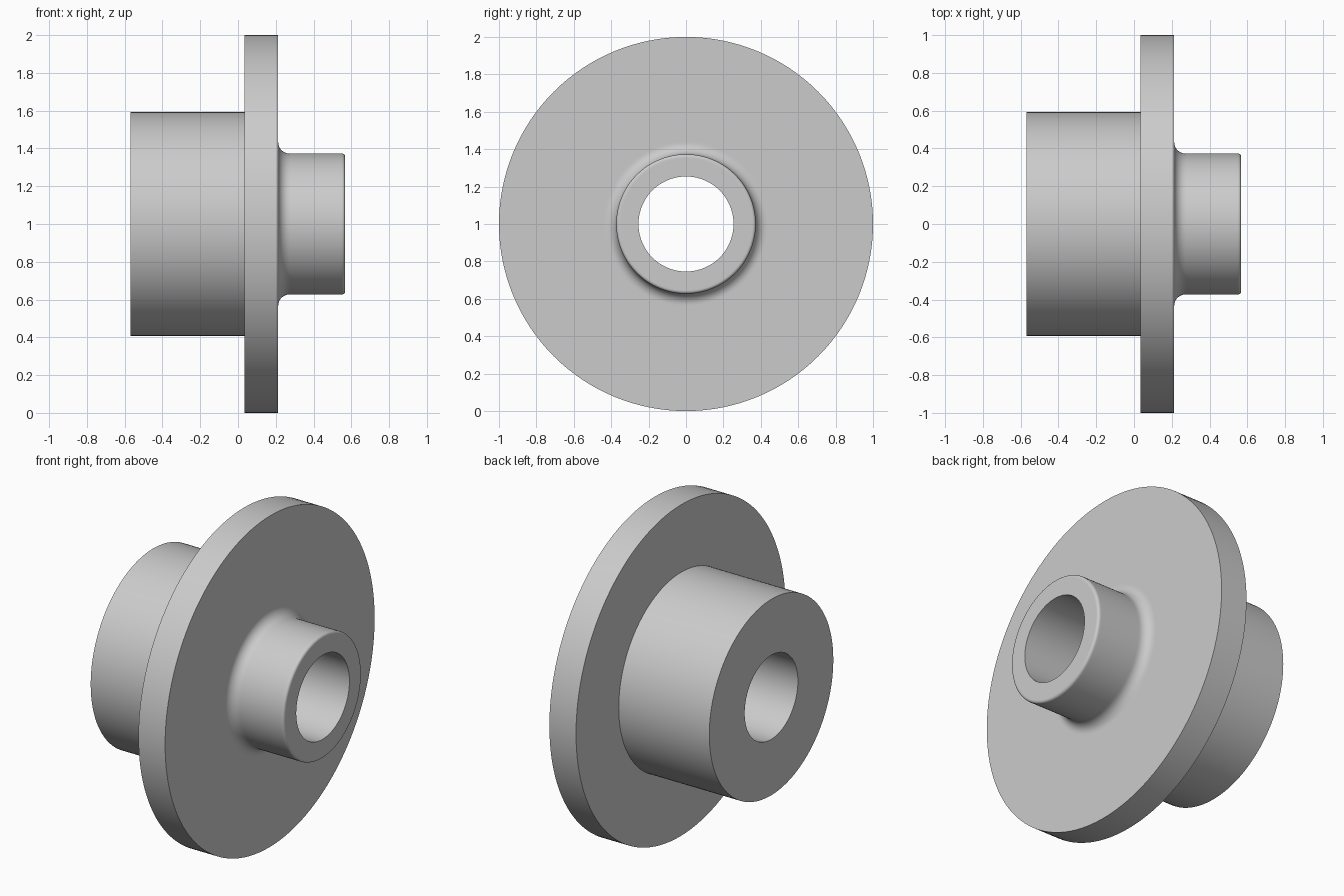
import bpy, bmesh, math

if "Cube" in bpy.data.objects:
    bpy.data.objects.remove(bpy.data.objects["Cube"])

SEG = 128
AXIS_Z = 1.0
BACK, FLANGE_A, FLANGE_B, TIP = -0.57, 0.035, 0.213, 0.567
BORE_R, HUB_R, FLANGE_R, BOSS_R = 0.254, 0.592, 1.0, 0.373
FILLET, ROUND = 0.06, 0.016


def arc(cx, cr, radius, start, end, steps):
    """Points (x, radius) along an arc, angles in degrees."""
    pts = []
    for i in range(steps + 1):
        a = math.radians(start + (end - start) * i / steps)
        pts.append((cx + radius * math.cos(a), cr + radius * math.sin(a)))
    return pts


# Closed half section: hub, flange, filleted boss, rounded tip, bore
profile = [(BACK, BORE_R), (BACK, HUB_R), (FLANGE_A, HUB_R),
           (FLANGE_A, FLANGE_R), (FLANGE_B, FLANGE_R),
           (FLANGE_B, BOSS_R + FILLET + 0.01)]
profile += arc(FLANGE_B + FILLET, BOSS_R + FILLET, FILLET, 180, 270, 10)
profile += [(FLANGE_B + FILLET + 0.01, BOSS_R), (TIP - ROUND - 0.01, BOSS_R)]
profile += arc(TIP - ROUND, BOSS_R - ROUND, ROUND, 90, 0, 6)
profile += [(TIP, BOSS_R - ROUND - 0.008), (TIP, BORE_R)]

# Revolve the section around the x axis
bm = bmesh.new()
rings = []
for s in range(SEG):
    a = 2 * math.pi * s / SEG
    rings.append([bm.verts.new((x, r * math.sin(a), AXIS_Z + r * math.cos(a)))
                  for x, r in profile])
n = len(profile)
for s in range(SEG):
    p, q = rings[s], rings[(s + 1) % SEG]
    for i in range(n):
        j = (i + 1) % n
        bm.faces.new((p[i], p[j], q[j], q[i]))
bmesh.ops.recalc_face_normals(bm, faces=bm.faces[:])

mesh = bpy.data.meshes.new("flanged_bushing")
bm.to_mesh(mesh)
bm.free()

part = bpy.data.objects.new("flanged_bushing", mesh)
bpy.context.collection.objects.link(part)

# Plain grey finish
grey = bpy.data.materials.new("light_grey")
grey.diffuse_color = (0.6, 0.6, 0.6, 1.0)
grey.use_nodes = True
grey.node_tree.nodes["Principled BSDF"].inputs["Base Color"].default_value = grey.diffuse_color
mesh.materials.append(grey)

# Smooth round surfaces, sharp rims
bpy.context.view_layer.objects.active = part
part.select_set(True)
bpy.ops.object.shade_smooth_by_angle(angle=math.radians(30))
